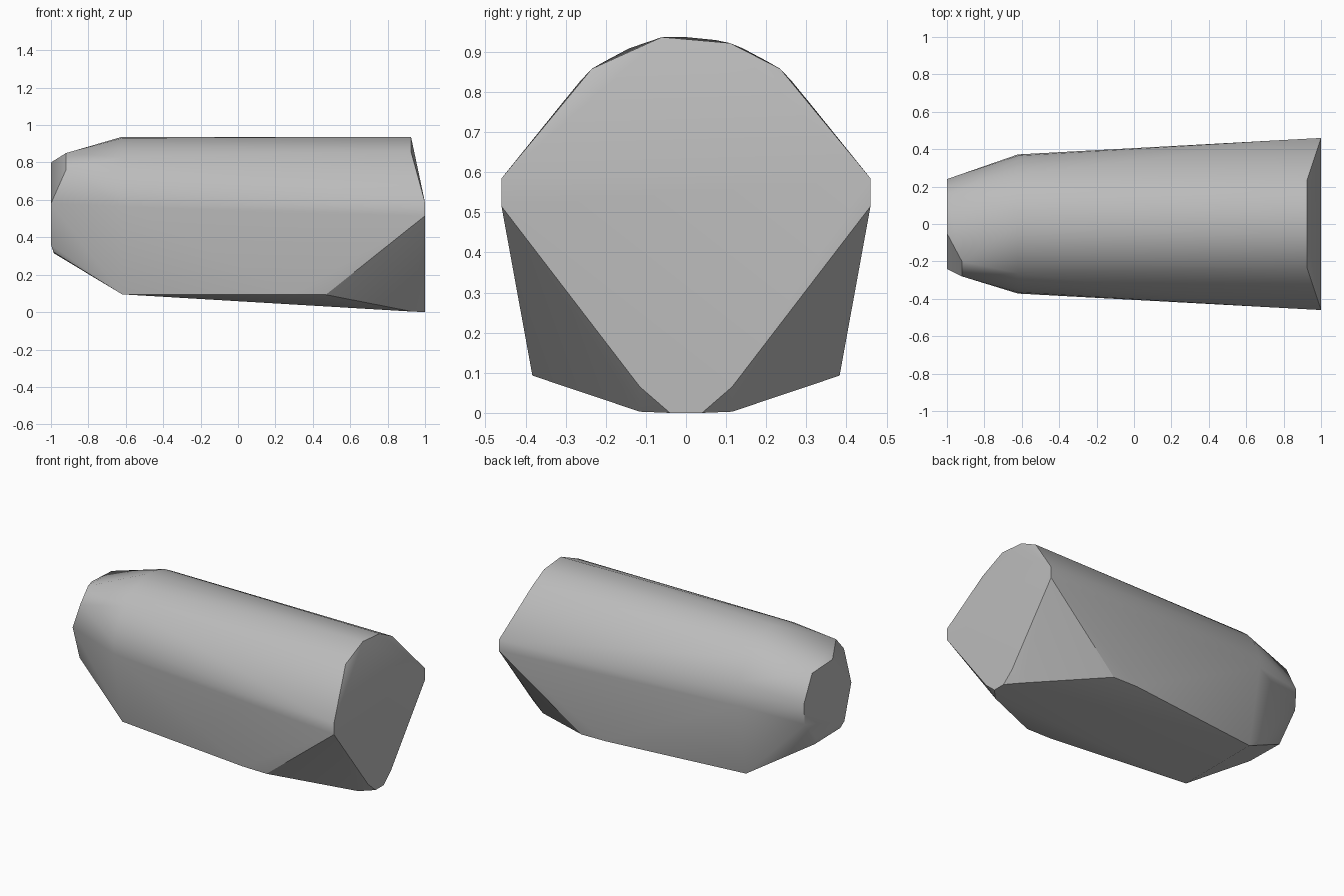
import bpy, bmesh, math

cube = bpy.data.objects.get("Cube")
if cube:
    bpy.data.objects.remove(cube)


def make_material(name, rgb):
    mat = bpy.data.materials.new(name)
    mat.use_nodes = True
    mat.diffuse_color = (*rgb, 1)
    mat.node_tree.nodes["Principled BSDF"].inputs["Base Color"].default_value = (*rgb, 1)
    return mat


def both_sides(points):
    return [(x, s * y, z) for x, y, z in points for s in (1, -1)]


# Rounded upper half of the shoulder section
shoulder = [(-0.62, 0.372 * math.cos(a), 0.565 + 0.372 * math.sin(a))
            for a in (math.pi * i / 16 for i in range(17))]

# Flat keel corners and the chamfered wide end
keel = both_sides([(-0.62, 0.28, 0.095), (0.3, 0.383, 0.095),
                   (0.47, 0.383, 0.093), (0.93, 0.115, 0.003)])
wide_end = both_sides([(1, 0.46, 0.585), (1, 0.46, 0.515), (1, 0.115, 0.065),
                       (1, 0.04, 0), (0.925, 0.235, 0.858)])
wide_top = [(0.925, -0.06, 0.937), (0.925, 0.11, 0.922)]

# Narrow end, with one corner cut off on the front
narrow_end = [(-1, 0.24, 0.62), (-1, 0.155, 0.79), (-1, -0.05, 0.8),
              (-1, -0.24, 0.58), (-1, -0.17, 0.36), (-0.985, 0.11, 0.315),
              (-1, 0.11, 0.36), (-1, 0.23, 0.49), (-0.985, -0.15, 0.32),
              (-0.92, -0.2, 0.85), (-0.92, -0.28, 0.76)]

# Wrap all sections in one convex faceted shell
bm = bmesh.new()
for p in shoulder + keel + wide_end + wide_top + narrow_end:
    bm.verts.new(p)
hull = bmesh.ops.convex_hull(bm, input=bm.verts[:])
unused = {g for g in hull["geom_interior"] + hull["geom_unused"]
          if isinstance(g, bmesh.types.BMVert)}
bmesh.ops.delete(bm, geom=list(unused), context='VERTS')
bmesh.ops.dissolve_limit(bm, angle_limit=math.radians(1),
                         verts=bm.verts[:], edges=bm.edges[:])
bmesh.ops.recalc_face_normals(bm, faces=bm.faces[:])

mesh = bpy.data.meshes.new("faceted_body")
bm.to_mesh(mesh)
bm.free()
body = bpy.data.objects.new("faceted_body", mesh)
bpy.context.collection.objects.link(body)
mesh.materials.append(make_material("light_grey", (0.5, 0.5, 0.5)))

bpy.ops.object.select_all(action='DESELECT')
body.select_set(True)
bpy.context.view_layer.objects.active = body
bpy.ops.object.shade_smooth_by_angle(angle=math.radians(30))
